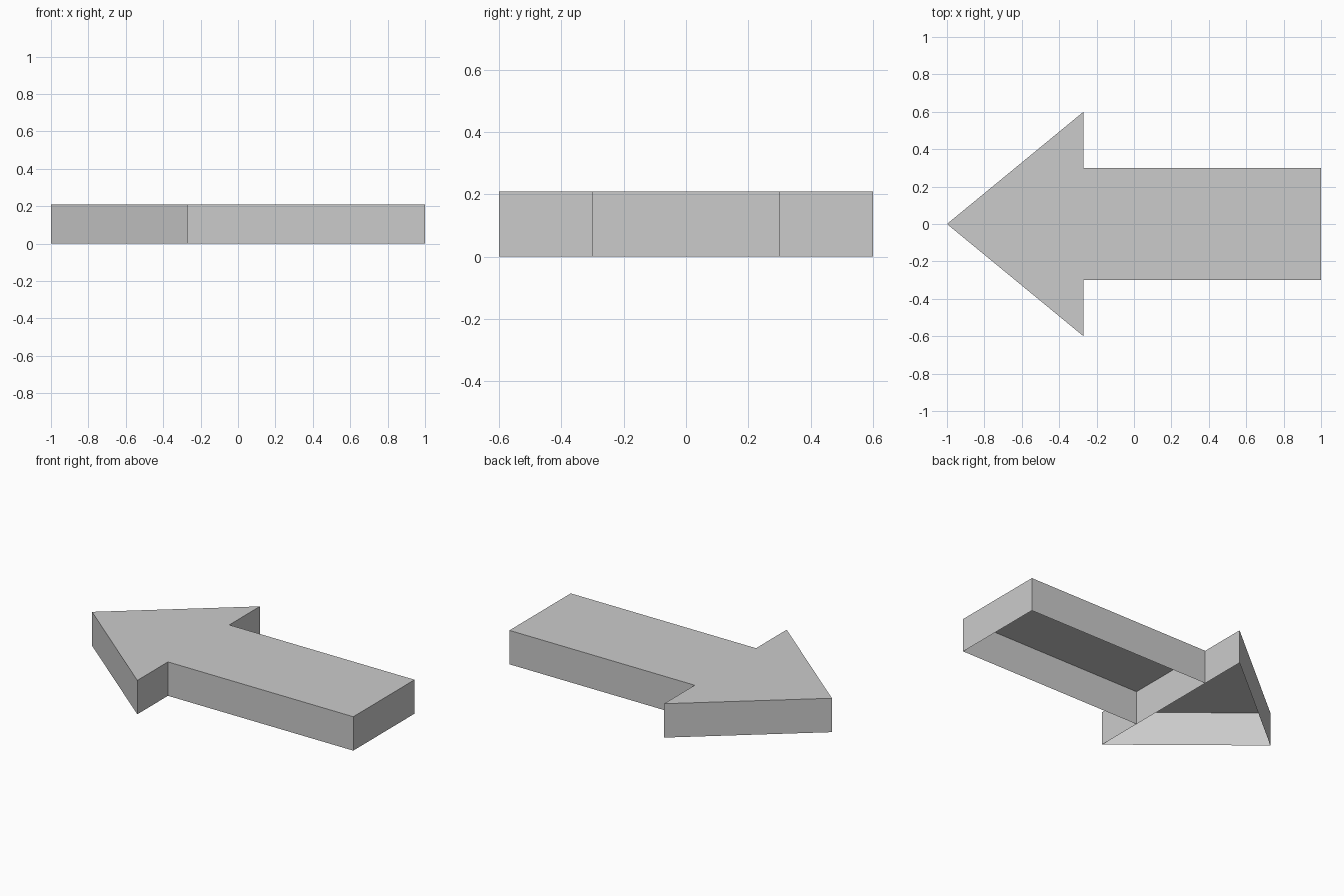
import bpy
import bmesh

cube = bpy.data.objects.get("Cube")
if cube:
    bpy.data.objects.remove(cube, do_unlink=True)

HEIGHT = 0.21
NECK_X = -0.27

grey = bpy.data.materials.new("light grey")
grey.use_nodes = True
color = (0.6, 0.6, 0.6, 1)
grey.diffuse_color = color
grey.node_tree.nodes["Principled BSDF"].inputs["Base Color"].default_value = color


def open_shell(name, outline, open_sides=()):
    """Thin-walled prism with a top and walls but no floor; outline is counter-clockwise."""
    bm = bmesh.new()
    low = [bm.verts.new((x, y, 0)) for x, y in outline]
    high = [bm.verts.new((x, y, HEIGHT)) for x, y in outline]
    bm.faces.new(high)
    for i in range(len(outline)):
        j = (i + 1) % len(outline)
        if i not in open_sides:
            bm.faces.new((low[i], low[j], high[j], high[i]))
    mesh = bpy.data.meshes.new(name)
    bm.to_mesh(mesh)
    bm.free()
    mesh.materials.append(grey)
    obj = bpy.data.objects.new(name, mesh)
    bpy.context.collection.objects.link(obj)
    return obj


# Triangular head, whose back wall also closes the shaft
open_shell("arrow_head", [(-1, 0), (NECK_X, -0.6), (NECK_X, 0.6)])

# Straight shaft, left open where it meets the head
open_shell("arrow_shaft", [(NECK_X, -0.3), (1, -0.3), (1, 0.3), (NECK_X, 0.3)], open_sides=(3,))
